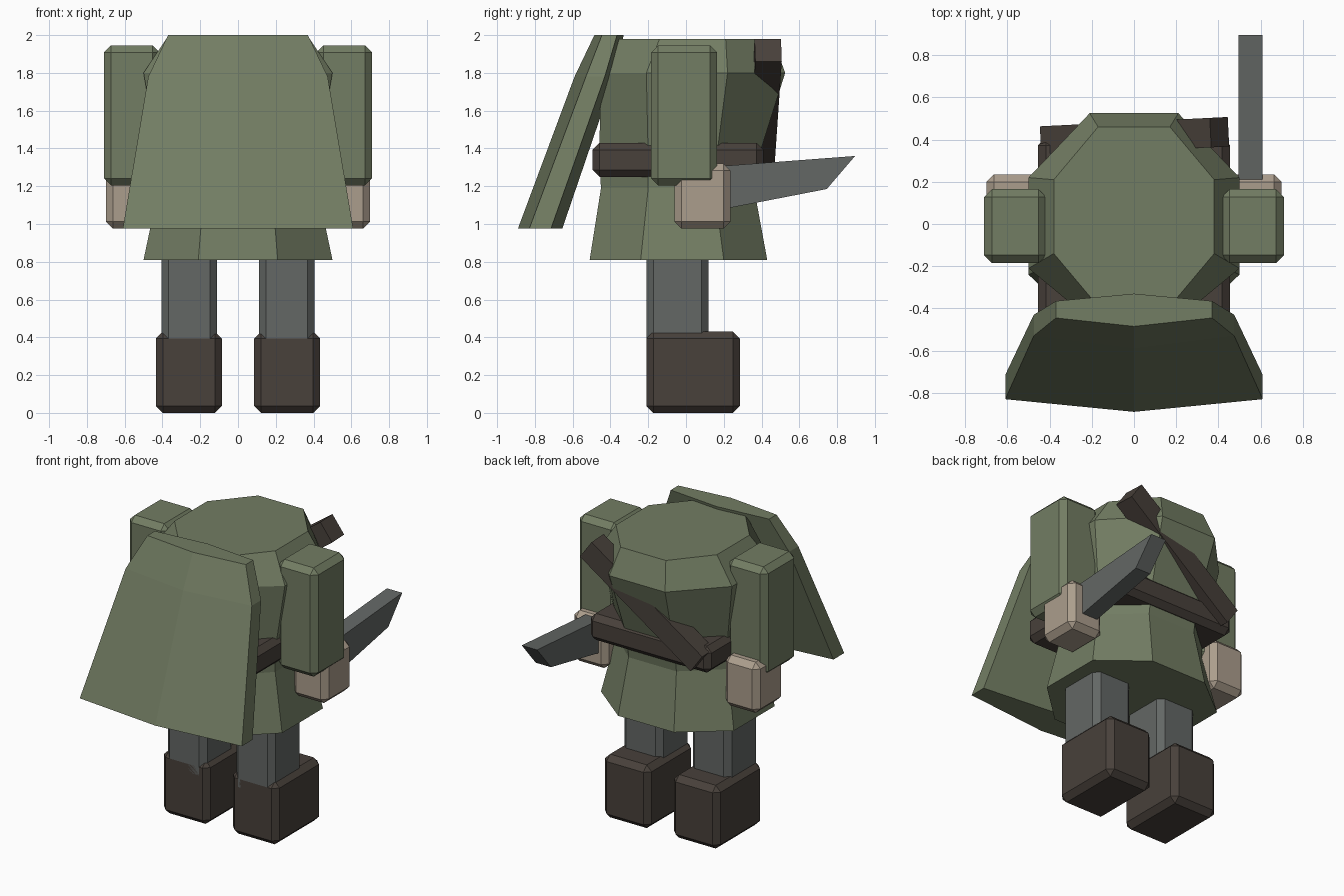
import bpy, bmesh
from math import atan2, hypot
from mathutils import Vector, Matrix

if "Cube" in bpy.data.objects:
    bpy.data.objects.remove(bpy.data.objects["Cube"])


def make_material(name, colour):
    mat = bpy.data.materials.new(name)
    mat.use_nodes = True
    mat.diffuse_color = (*colour, 1)
    mat.node_tree.nodes["Principled BSDF"].inputs["Base Color"].default_value = (*colour, 1)
    return mat


GREEN = make_material("moss green cloth", (0.17, 0.205, 0.125))
BROWN = make_material("dark brown leather", (0.065, 0.052, 0.043))
GREY = make_material("grey cloth and steel", (0.125, 0.135, 0.13))
SKIN = make_material("pale skin", (0.41, 0.34, 0.265))


def finish(name, bm, mat):
    bmesh.ops.recalc_face_normals(bm, faces=bm.faces)
    mesh = bpy.data.meshes.new(name)
    bm.to_mesh(mesh)
    bm.free()
    mesh.materials.append(mat)
    obj = bpy.data.objects.new(name, mesh)
    bpy.context.collection.objects.link(obj)
    return obj


def box(name, mat, xs, ys, zs, bevel=0.0):
    """Box between limits, with chamfered edges."""
    bm = bmesh.new()
    lo, hi = Vector((xs[0], ys[0], zs[0])), Vector((xs[1], ys[1], zs[1]))
    bmesh.ops.create_cube(bm, size=1, matrix=Matrix.Translation((lo + hi) / 2)
                          @ Matrix.Diagonal((*(hi - lo), 1)))
    if bevel:
        bmesh.ops.bevel(bm, geom=bm.edges[:], offset=bevel, segments=1, affect='EDGES')
    return finish(name, bm, mat)


def loft(name, mat, rings):
    """Skin a stack of equal rings and cap both ends."""
    bm = bmesh.new()
    loops = [[bm.verts.new(p) for p in ring] for ring in rings]
    for a, b in zip(loops, loops[1:]):
        for i in range(len(a)):
            j = (i + 1) % len(a)
            bm.faces.new((a[i], a[j], b[j], b[i]))
    bm.faces.new(loops[0])
    bm.faces.new(loops[-1])
    return finish(name, bm, mat)


def octagon(z, x, x_in, y0, y0_in, y1_in, y1):
    half = [(x_in, y0), (x, y0_in), (x, y1_in), (x_in, y1)]
    return [(px, py, z) for px, py in half] + [(-px, py, z) for px, py in reversed(half)]


# Tunic: flared skirt, waist, chest and sloped shoulders
loft("tunic", GREEN, [
    octagon(0.81, 0.50, 0.21, -0.51, -0.24, 0.20, 0.43),
    octagon(1.19, 0.42, 0.18, -0.45, -0.20, 0.15, 0.36),
    octagon(1.34, 0.42, 0.18, -0.46, -0.20, 0.16, 0.38),
    octagon(1.80, 0.50, 0.21, -0.45, -0.21, 0.22, 0.525),
    octagon(1.98, 0.38, 0.17, -0.39, -0.14, 0.21, 0.46),
])


# Cape: a thick panel with a ridge down the middle
def cape_ring(z, x, outer_mid, outer_side, inner_side, inner_mid):
    return [(0, outer_mid, z), (x, outer_side, z), (x, inner_side, z),
            (0, inner_mid, z), (-x, inner_side, z), (-x, outer_side, z)]


loft("cape", GREEN, [
    cape_ring(0.975, 0.61, -0.89, -0.83, -0.715, -0.655),
    cape_ring(1.78, 0.475, -0.59, -0.53, -0.43, -0.38),
    cape_ring(2.0, 0.37, -0.485, -0.445, -0.365, -0.33),
])

# Limbs, mirrored left and right
for side, s in (("left", 1), ("right", -1)):
    def limb(part, mat, x0, x1, ys, zs, bevel):
        box(f"{side}_{part}", mat, sorted((s * x0, s * x1)), ys, zs, bevel)

    limb("boot", BROWN, 0.085, 0.435, (-0.21, 0.285), (0, 0.43), 0.037)
    limb("leg", GREY, 0.11, 0.405, (-0.21, 0.12), (0.3, 0.95), 0.037)
    limb("arm", GREEN, 0.415, 0.71, (-0.185, 0.165), (1.205, 1.945), 0.037)
    limb("hand", SKIN, 0.44, 0.70, (-0.06, 0.235), (0.975, 1.32), 0.037)

# Belt
box("belt", BROWN, (-0.455, 0.455), (-0.495, 0.41), (1.25, 1.43), 0.037)

# Shoulder strap: a bar laid between shoulder and hip
top, hip = Vector((0.405, 0.435, 1.92)), Vector((-0.40, 0.395, 1.34))
span = top - hip
strap = box("shoulder_strap", BROWN, (-span.length / 2, span.length / 2), (-0.07, 0.07), (-0.073, 0.073))
strap.data.transform(Matrix.Translation((top + hip) / 2)
                     @ Matrix.Rotation(atan2(span.y, span.x), 4, 'Z')
                     @ Matrix.Rotation(-atan2(span.z, hypot(span.x, span.y)), 4, 'Y'))

# Blade with a slanted tip
blade = [(0.1, 1.06), (0.745, 1.185), (0.895, 1.36), (0.1, 1.30)]
loft("blade", GREY, [[(x, y, z) for y, z in blade] for x in (0.495, 0.61)])
